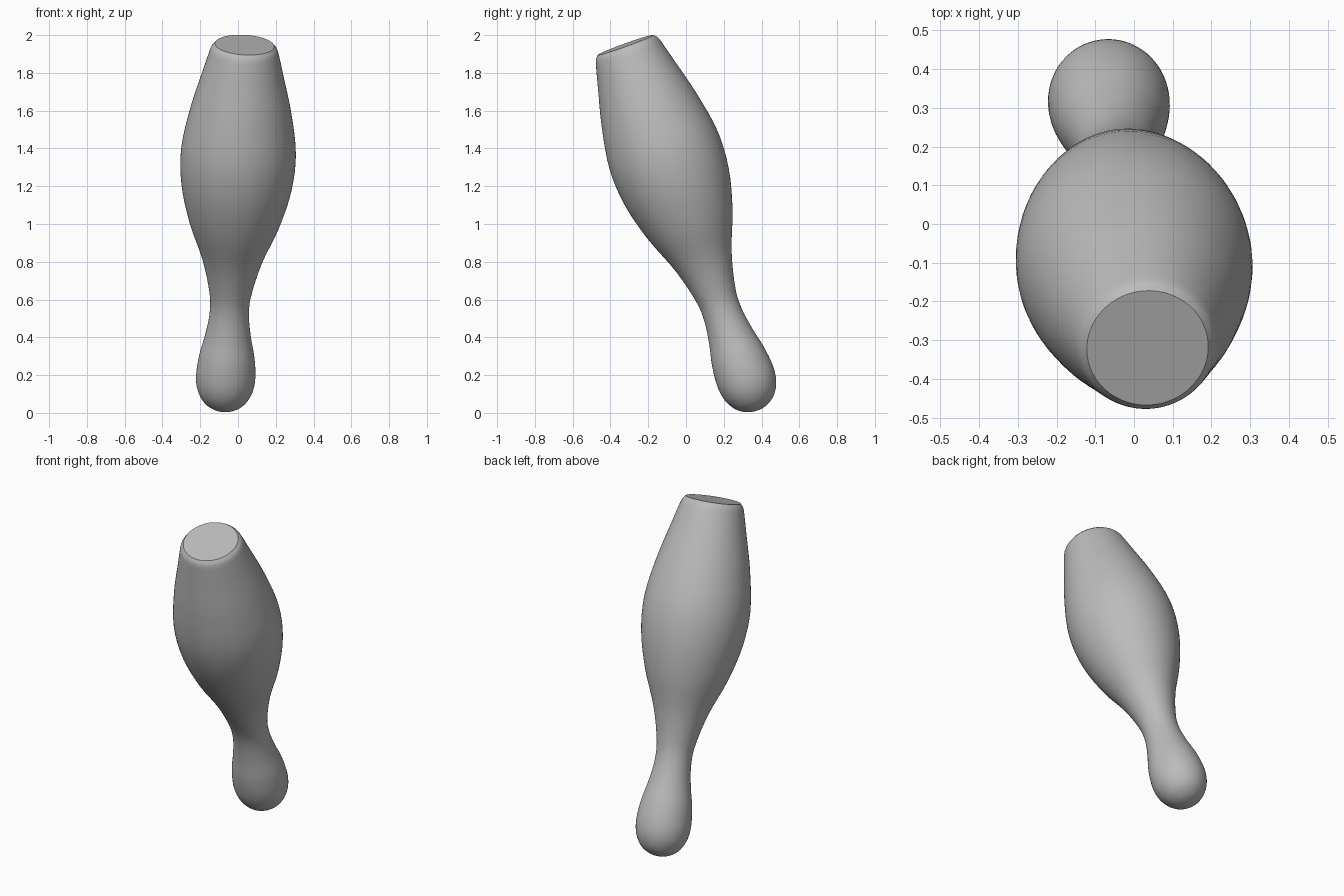
import bpy, bmesh, math
from mathutils import Vector

cube = bpy.data.objects.get("Cube")
if cube:
    bpy.data.objects.remove(cube, do_unlink=True)

# Plain grey material
grey = bpy.data.materials.new("plain_grey")
grey.use_nodes = True
colour = (0.5, 0.5, 0.5, 1)
grey.diffuse_color = colour
grey.node_tree.nodes["Principled BSDF"].inputs["Base Color"].default_value = colour

# Pin outline: (radius, distance from the flat base)
outline = [(0.157, 0), (0.175, 0.022), (0.19, 0.07), (0.213, 0.158), (0.267, 0.37),
           (0.304, 0.6), (0.292, 0.8), (0.238, 1.01), (0.157, 1.22),
           (0.108, 1.42), (0.105, 1.53), (0.123, 1.65), (0.146, 1.755),
           (0.157, 1.87), (0.145, 1.95), (0.108, 2.015), (0.055, 2.05), (0, 2.06)]


def smooth_path(points, steps):
    """Smooth spline through the points, mirrored past the tip."""
    pts = [Vector((r, 0, s)) for r, s in points]
    tip = pts[-2].copy()
    tip.x = -tip.x
    pts = [pts[0] * 2 - pts[1]] + pts + [tip]
    path = []
    for a, b, c, d in zip(pts, pts[1:], pts[2:], pts[3:]):
        span = (c - b).length
        m0 = (c - a) * span / ((b - a).length + span)
        m1 = (d - b) * span / ((d - c).length + span)
        for i in range(steps):
            t = i / steps
            u = 1 - t
            path.append(b * (1 + 2 * t) * u * u + m0 * t * u * u
                        + c * t * t * (3 - 2 * t) - m1 * t * t * u)
    return path + [pts[-2]]


# Spin the outline, with a flat disc closing the base
bm = bmesh.new()
path = [Vector((0, 0, 0))] + smooth_path(outline, 4)
verts = [bm.verts.new(p) for p in path]
edges = [bm.edges.new(pair) for pair in zip(verts, verts[1:])]
bmesh.ops.spin(bm, geom=verts + edges, cent=(0, 0, 0), axis=(0, 0, 1),
               angle=math.tau, steps=96, use_duplicate=False)
bmesh.ops.remove_doubles(bm, verts=bm.verts, dist=0.0002)
bmesh.ops.recalc_face_normals(bm, faces=bm.faces)
mesh = bpy.data.meshes.new("bowling_pin")
bm.to_mesh(mesh)
bm.free()
mesh.materials.append(grey)
pin = bpy.data.objects.new("bowling_pin", mesh)
bpy.context.collection.objects.link(pin)

# Lean the pin with its base up and its head down
head_direction = Vector((-0.0535, 0.339, -0.939))
pin.rotation_mode = 'QUATERNION'
pin.rotation_quaternion = Vector((0, 0, 1)).rotation_difference(head_direction)
pin.location = (0.035, -0.32, 1.948)

bpy.context.view_layer.objects.active = pin
pin.select_set(True)
bpy.ops.object.shade_smooth_by_angle(angle=math.radians(30))
